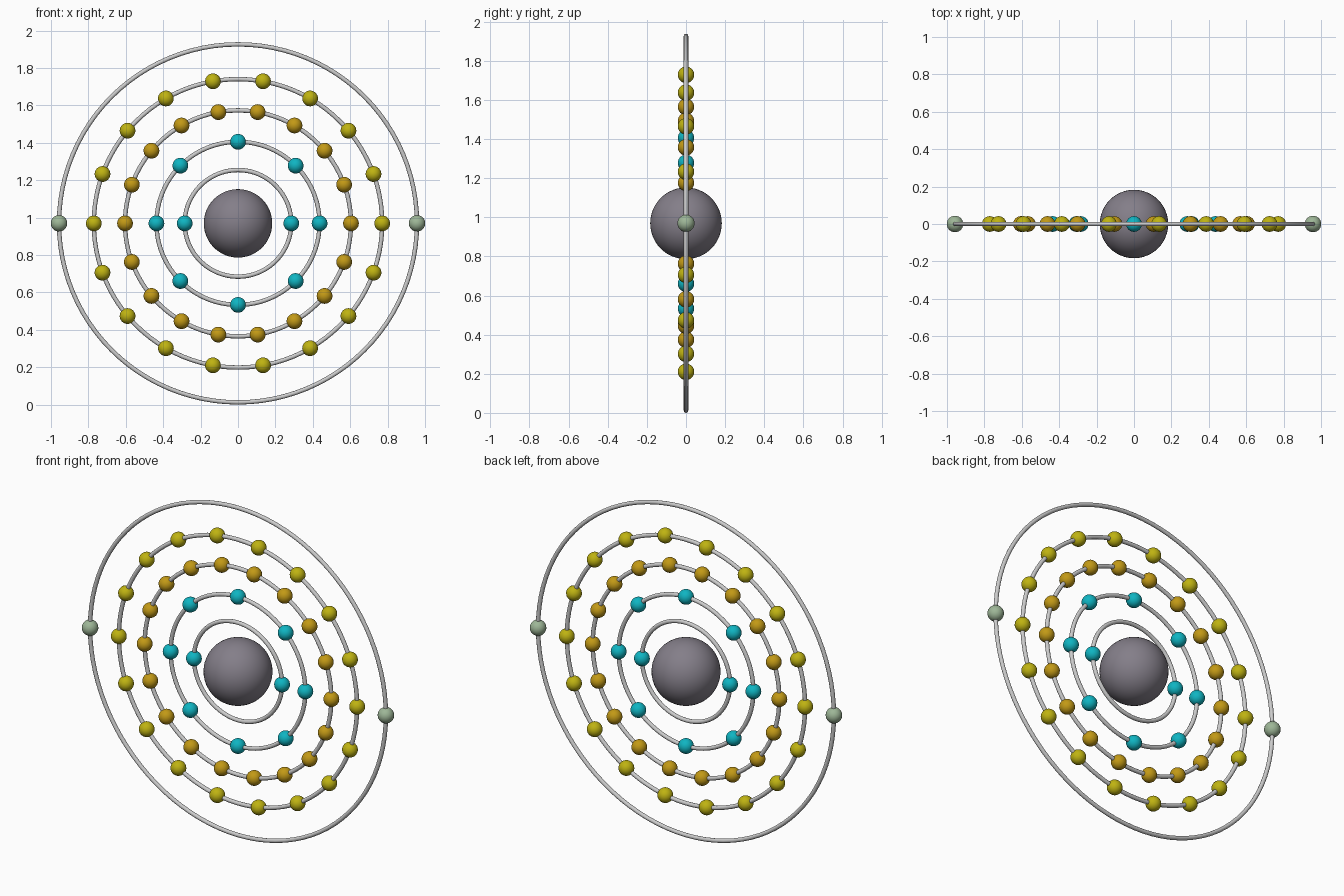
import bpy
from math import cos, sin, pi

if "Cube" in bpy.data.objects:
    bpy.data.objects.remove(bpy.data.objects["Cube"])

CENTRE_Z = 0.969
TUBE = 0.0117


def material(name, rgb):
    m = bpy.data.materials.new(name)
    m.diffuse_color = (*rgb, 1.0)
    m.use_nodes = True
    m.node_tree.nodes["Principled BSDF"].inputs["Base Color"].default_value = m.diffuse_color
    return m


def ball(name, x, z, radius, mat, segments=24, rings=16):
    bpy.ops.mesh.primitive_uv_sphere_add(segments=segments, ring_count=rings,
                                         radius=radius, location=(x, 0, z))
    ob = bpy.context.object
    ob.name = name
    ob.data.materials.append(mat)
    bpy.ops.object.shade_smooth()
    return ob


teal = material("teal", (0.005, 0.46, 0.54))
gold = material("gold", (0.54, 0.32, 0.008))
yellow = material("yellow", (0.52, 0.45, 0.006))
sage = material("sage", (0.34, 0.47, 0.31))
slate = material("slate", (0.23, 0.21, 0.25))

# Central nucleus
ball("nucleus", 0, CENTRE_Z, 0.183, slate, 48, 24)

# Shells: ring radius, number of electrons, electron radius, colour
shells = [
    (0.285, 2, 0.042, teal),
    (0.436, 8, 0.042, teal),
    (0.604, 18, 0.042, gold),
    (0.771, 18, 0.042, yellow),
    (0.957, 2, 0.044, sage),
]

for i, (radius, count, size, mat) in enumerate(shells, 1):
    # Upright orbit ring
    bpy.ops.mesh.primitive_torus_add(major_radius=radius, minor_radius=TUBE,
                                     major_segments=96, minor_segments=12,
                                     location=(0, 0, CENTRE_Z),
                                     rotation=(pi / 2, 0, 0))
    bpy.context.object.name = f"orbit_ring_{i}"
    bpy.ops.object.shade_smooth()

    # Evenly spaced electrons on the ring
    for k in range(count):
        a = 2 * pi * k / count
        ball(f"electron_{i}_{k + 1}", radius * cos(a),
             CENTRE_Z + radius * sin(a), size, mat)
